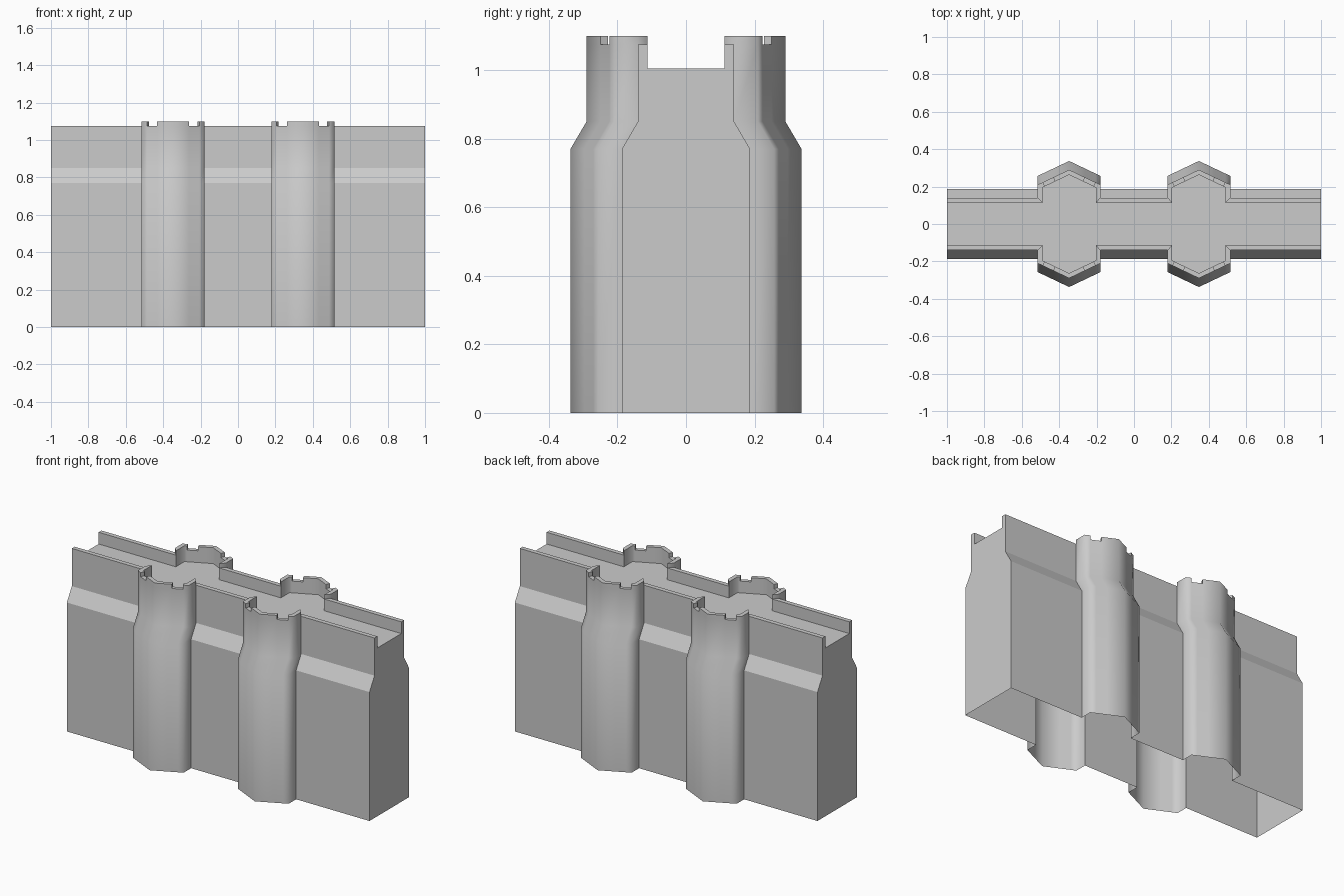
import bpy, bmesh, math
from mathutils import Vector

if "Cube" in bpy.data.objects:
    bpy.data.objects.remove(bpy.data.objects["Cube"])

LOW, HIGH, FLOOR = 1.075, 1.10, 1.005     # parapet, merlon and walkway heights
OUT, INN, BATTER = 0.14, 0.113, 0.047     # parapet faces and extra depth at the foot
CENTRES, HALF, THICK, SLOPE = (-0.347, 0.347), 0.168, 0.025, 0.476


def slant(u, shift=0.01):
    """Station on the pointed front of a tower: outer and inner point."""
    ui = u - math.copysign(shift, u) if u else 0
    return ((u, 0.29 - SLOPE * abs(u)), (ui, 0.263 - SLOPE * abs(ui)))


HALF_TOWER = [((-HALF, OUT), (-HALF + THICK, INN)),
              slant(-HALF, THICK), slant(-0.14), slant(-0.085)]
TOWER = HALF_TOWER + [slant(0)] + [((-o[0], o[1]), (-i[0], i[1])) for o, i in reversed(HALF_TOWER)]
MERLON = [True, True, False, True, True, False, True, True]


def tower_stations(cx):
    return [((o[0] + cx, o[1]), (i[0] + cx, i[1])) for o, i in TOWER]


def face(bm, pts, flip=False):
    vs = [bm.verts.new(p) for p in pts]
    bm.faces.new(vs[::-1] if flip else vs)


def add_run(bm, stations, merlons):
    """Battered outer skin, parapet top and inner skin on both sides of the wall."""
    for s in (1, -1):
        def P(p, z, extra=0):
            return Vector((p[0], s * (p[1] + extra), z))

        def skin(a, b, z0, z1, e0=0, e1=0, flip=False):
            face(bm, (P(b, z0, e0), P(a, z0, e0), P(a, z1, e1), P(b, z1, e1)), (s < 0) != flip)

        for k, raised in enumerate(merlons):
            (ao, ai), (bo, bi) = stations[k], stations[k + 1]
            skin(ao, bo, 0, 0.77, BATTER, BATTER)
            skin(ao, bo, 0.77, 0.85, BATTER, 0)
            skin(ao, bo, 0.85, LOW)
            skin(ai, bi, FLOOR, LOW, flip=True)
            top = HIGH if raised else LOW
            if raised:
                skin(ao, bo, LOW, HIGH)
                skin(ai, bi, LOW, HIGH, flip=True)
                # merlon ends
                if k == 0 or not merlons[k - 1]:
                    face(bm, (P(ao, LOW), P(ao, HIGH), P(ai, HIGH), P(ai, LOW)), s > 0)
                if k == len(merlons) - 1 or not merlons[k + 1]:
                    face(bm, (P(bo, LOW), P(bo, HIGH), P(bi, HIGH), P(bi, LOW)), s < 0)
            face(bm, (P(ao, top), P(ai, top), P(bi, top), P(bo, top)), s < 0)


def finish(bm, name, smooth=False):
    bmesh.ops.remove_doubles(bm, verts=bm.verts, dist=1e-5)
    me = bpy.data.meshes.new(name)
    bm.to_mesh(me)
    bm.free()
    ob = bpy.data.objects.new(name, me)
    bpy.context.collection.objects.link(ob)
    if smooth:
        bpy.ops.object.select_all(action='DESELECT')
        ob.select_set(True)
        bpy.context.view_layer.objects.active = ob
        bpy.ops.object.shade_smooth_by_angle(angle=math.radians(70))
    return ob


# Towers
for name, cx in zip(("left_tower", "right_tower"), CENTRES):
    bm = bmesh.new()
    add_run(bm, tower_stations(cx), MERLON)
    finish(bm, name, smooth=True)

# Flat wall stretches between and beside the towers, open underneath
bm = bmesh.new()
left, right = (tower_stations(c) for c in CENTRES)
end_l, end_r = (((x, OUT), (x, INN)) for x in (-1, 1))
for a, b in ((end_l, left[0]), (left[-1], right[0]), (right[-1], end_r)):
    add_run(bm, [a, b], [False])

# End caps with the channel-shaped profile
prof = [(OUT + BATTER, 0), (OUT + BATTER, 0.77), (OUT, 0.85), (OUT, LOW), (INN, LOW), (INN, FLOOR)]
prof += [(-y, z) for y, z in reversed(prof)]
for x in (-1, 1):
    face(bm, [(x, y, z) for y, z in prof], x < 0)
finish(bm, "curtain_wall")

# Walkway floor following the inner parapet line
bm = bmesh.new()
line = [i for _, i in [end_l] + left + right + [end_r]]
face(bm, [(x, -y, FLOOR) for x, y in line] + [(x, y, FLOOR) for x, y in reversed(line)])
finish(bm, "walkway")
